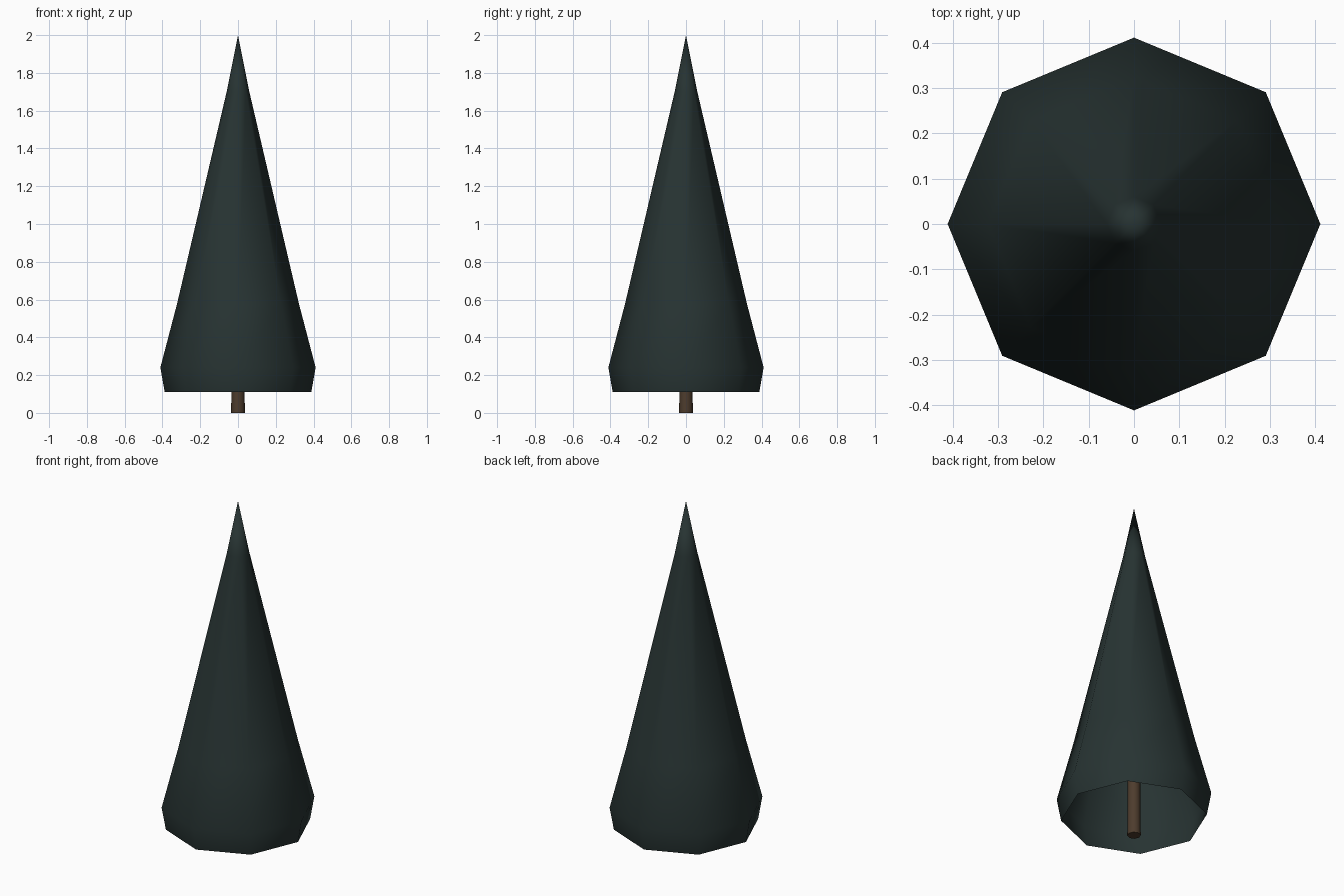
import bpy
import bmesh
from math import cos, sin, tau

cube = bpy.data.objects.get("Cube")
if cube:
    bpy.data.objects.remove(cube, do_unlink=True)


def make_material(name, rgb):
    mat = bpy.data.materials.new(name)
    mat.use_nodes = True
    mat.diffuse_color = (*rgb, 1)
    mat.node_tree.nodes["Principled BSDF"].inputs["Base Color"].default_value = (*rgb, 1)
    return mat


def lathe(name, profile, sides, mat, cap_bottom=False):
    """Turn (radius, height) points about z; a zero radius makes a tip."""
    bm = bmesh.new()
    rings = []
    for r, z in profile:
        if r == 0:
            rings.append([bm.verts.new((0, 0, z))] * sides)
        else:
            rings.append([bm.verts.new((r * cos(tau * i / sides), r * sin(tau * i / sides), z))
                          for i in range(sides)])
    for low, high in zip(rings, rings[1:]):
        for i in range(sides):
            j = (i + 1) % sides
            corners = [low[i], low[j], high[j], high[i]]
            bm.faces.new(list(dict.fromkeys(corners)))
    if cap_bottom:
        bm.faces.new(rings[0][::-1])
    mesh = bpy.data.meshes.new(name)
    bm.to_mesh(mesh)
    bm.free()
    mesh.materials.append(mat)
    obj = bpy.data.objects.new(name, mesh)
    bpy.context.collection.objects.link(obj)
    return obj


def shade_smooth(obj, angle):
    bpy.ops.object.select_all(action="DESELECT")
    obj.select_set(True)
    bpy.context.view_layer.objects.active = obj
    bpy.ops.object.shade_smooth_by_angle(angle=angle)


needle_green = make_material("dark needle green", (0.020, 0.033, 0.032))
bark_brown = make_material("bark brown", (0.075, 0.045, 0.026))

# Foliage: eight-sided hollow shell, open underneath
foliage = lathe("foliage", [(0.388, 0.11), (0.411, 0.24), (0.322, 0.58), (0.06, 1.7), (0, 2)],
                8, needle_green)
shade_smooth(foliage, 1.2)

# Trunk: slim post rising inside the foliage
trunk = lathe("trunk", [(0.036, 0), (0.033, 0.6), (0, 1.7)], 8, bark_brown, cap_bottom=True)
shade_smooth(trunk, 1.0)
